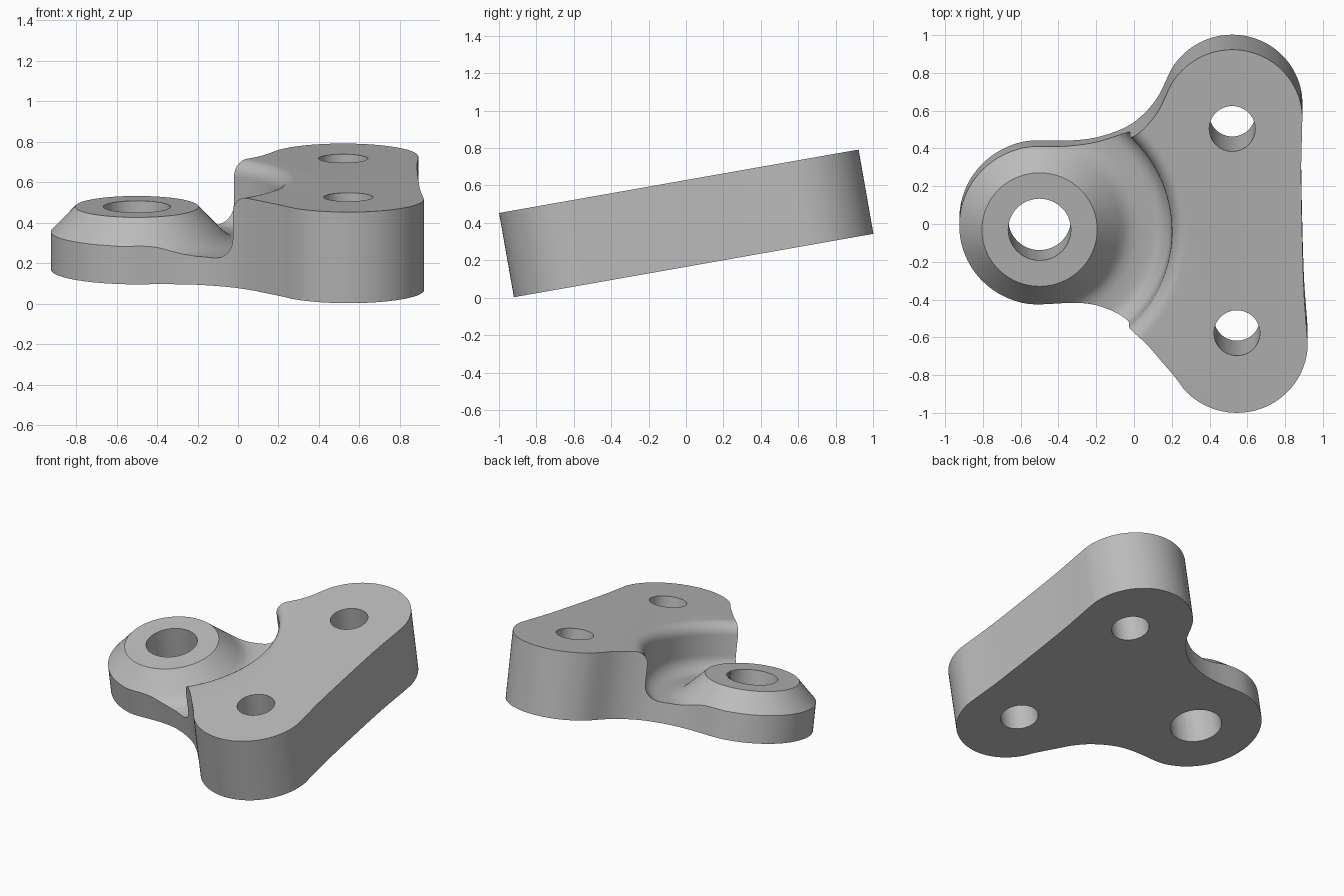
import bpy, bmesh
from math import sin, cos, radians, pi
from mathutils import Matrix, Vector

if "Cube" in bpy.data.objects:
    bpy.data.objects.remove(bpy.data.objects["Cube"], do_unlink=True)

THICK = 0.457
BOSS = (-0.5, -0.015)
FRONT = (0.545, -0.6)
BACK = (0.52, 0.605)

grey = bpy.data.materials.new("plain grey")
grey.use_nodes = True
grey.diffuse_color = (0.5, 0.5, 0.5, 1)
grey.node_tree.nodes["Principled BSDF"].inputs["Base Color"].default_value = (0.5, 0.5, 0.5, 1)


def arc(centre, r, start, end, steps):
    angles = [radians(start + (end - start) * i / steps) for i in range(steps + 1)]
    return [(centre[0] + r * cos(a), centre[1] + r * sin(a)) for a in angles]


def smooth_loop(points, steps):
    """Closed Catmull-Rom curve through the points."""
    pts = [Vector(p) for p in points]
    n, out = len(pts), []
    for i in range(n):
        a, b, c, d = (pts[(i + k) % n] for k in (-1, 0, 1, 2))
        for s in range(steps):
            t = s / steps
            out.append(0.5 * (2 * b + (c - a) * t + (2 * a - 5 * b + 4 * c - d) * t * t
                              + (3 * b - a - 3 * c + d) * t ** 3))
    return out


def make_object(name, bm):
    bmesh.ops.recalc_face_normals(bm, faces=bm.faces)
    mesh = bpy.data.meshes.new(name)
    bm.to_mesh(mesh)
    bm.free()
    mesh.materials.append(grey)
    obj = bpy.data.objects.new(name, mesh)
    bpy.context.collection.objects.link(obj)
    return obj


def prism(name, outline, low, high):
    bm = bmesh.new()
    face = bm.faces.new([bm.verts.new((p[0], p[1], low)) for p in outline])
    top = bmesh.ops.extrude_face_region(bm, geom=[face])["geom"]
    bmesh.ops.translate(bm, vec=(0, 0, high - low),
                        verts=[v for v in top if isinstance(v, bmesh.types.BMVert)])
    if not any(f.normal.z < 0 and f == face for f in bm.faces):
        bm.normal_update()
    return make_object(name, bm)


def lathe(name, centre, profile, sides):
    """Closed solid of revolution whose profile starts and ends on the axis."""
    bm = bmesh.new()
    low = bm.verts.new((*centre, profile[0][1]))
    high = bm.verts.new((*centre, profile[-1][1]))
    rings = []
    for r, z in profile[1:-1]:
        rings.append([bm.verts.new((centre[0] + r * cos(2 * pi * i / sides),
                                    centre[1] + r * sin(2 * pi * i / sides), z))
                      for i in range(sides)])
    for i in range(sides):
        j = (i + 1) % sides
        bm.faces.new((low, rings[0][j], rings[0][i]))
        bm.faces.new((high, rings[-1][i], rings[-1][j]))
        for a, b in zip(rings, rings[1:]):
            bm.faces.new((a[i], a[j], b[j], b[i]))
    return make_object(name, bm)


def cut(target, cutter):
    cutter.hide_render = True
    mod = target.modifiers.new("cut", "BOOLEAN")
    mod.operation, mod.solver, mod.object = "DIFFERENCE", "EXACT", cutter
    bpy.context.view_layer.objects.active = target
    bpy.ops.object.modifier_apply(modifier=mod.name)
    bpy.data.objects.remove(cutter, do_unlink=True)


# Three-lobed plate
back_neck = [(0.13, 0.65), (0.05, 0.55), (-0.05, 0.477), (-0.2, 0.425), (-0.35, 0.408)]
front_neck = [(-0.35, -0.435), (-0.2, -0.452), (-0.05, -0.515), (0.05, -0.59), (0.13, -0.68)]
outline = (arc(FRONT, 0.375, 210, 370, 11) + [(0.9, -0.33), (0.89, 0), (0.885, 0.33)]
           + arc(BACK, 0.372, -5, 150, 11) + back_neck
           + arc(BOSS, 0.425, 95, 265, 12) + front_neck)
bracket = prism("bracket_body", smooth_loop(outline, 5), 0, THICK)

# Conical boss, rounded valley and curved step, turned about the boss axis
profile = [(0, 0.315), (0.305, 0.315), (0.42, 0.195), (0.45, 0.168), (0.48, 0.152), (0.52, 0.143)]
profile += arc((0.6, 0.24), 0.1, -90, 0, 8)
profile += arc((0.78, THICK - 0.08), 0.08, 180, 90, 7)
profile += [(0.78, 0.7), (0, 0.7)]
cut(bracket, lathe("step_cutter", BOSS, profile, 96))

# Bolt holes
for centre, r in ((BOSS, 0.166), ((0.545, -0.546), 0.122), ((0.52, 0.552), 0.122)):
    cut(bracket, prism("hole_cutter", arc(centre, r, 0, 352.5, 47), -0.2, 0.8))

# Tilt the part up toward the back
bracket.data.transform(Matrix.Translation((0, 0.04, 0.172)) @ Matrix.Rotation(radians(10), 4, "X"))
bpy.ops.object.select_all(action="DESELECT")
bracket.select_set(True)
bpy.context.view_layer.objects.active = bracket
bpy.ops.object.shade_smooth_by_angle(angle=radians(30))
